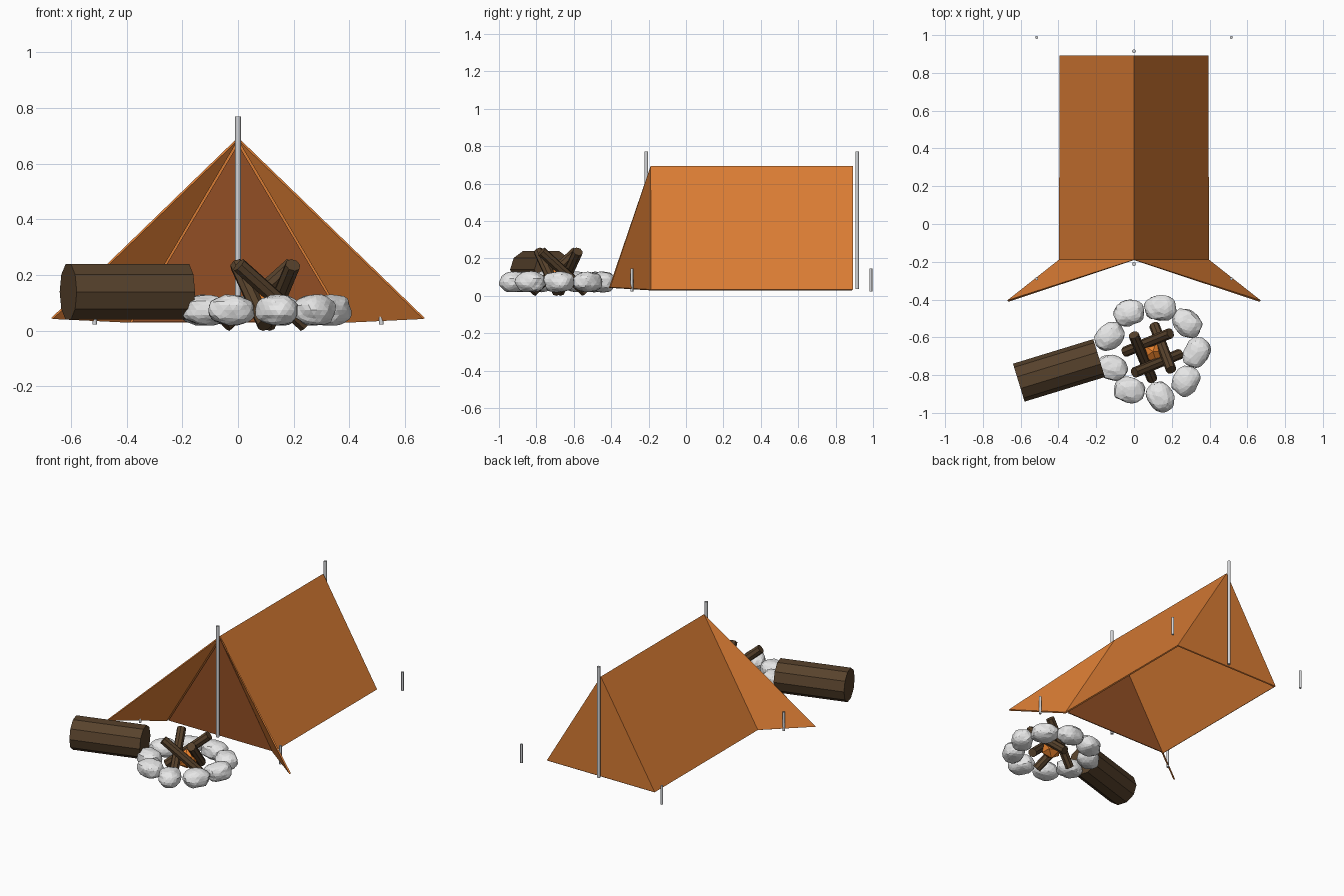
import bpy, bmesh, math, random
from mathutils import Vector, Matrix, noise

random.seed(4)
cube = bpy.data.objects.get("Cube")
if cube:
    bpy.data.objects.remove(cube)


def material(name, rgb, rough=0.8):
    m = bpy.data.materials.new(name)
    m.use_nodes = True
    m.diffuse_color = (*rgb, 1)
    bsdf = next(n for n in m.node_tree.nodes if n.type == 'BSDF_PRINCIPLED')
    bsdf.inputs["Base Color"].default_value = (*rgb, 1)
    bsdf.inputs["Roughness"].default_value = rough
    return m


canvas = material("orange_canvas", (0.69, 0.2, 0.034))
door_cloth = material("brown_door_cloth", (0.29, 0.078, 0.018))
bark = material("dark_wood", (0.095, 0.054, 0.025))
stone = material("pale_stone", (0.8, 0.8, 0.8))
metal = material("grey_metal", (0.66, 0.67, 0.69))
ember = material("ember_orange", (0.8, 0.22, 0.025))


def add_object(name, bm, mat, smooth=False):
    bmesh.ops.recalc_face_normals(bm, faces=bm.faces)
    if smooth:
        for f in bm.faces:
            f.smooth = len(f.verts) == 4
    mesh = bpy.data.meshes.new(name)
    bm.to_mesh(mesh)
    bm.free()
    mesh.materials.append(mat)
    obj = bpy.data.objects.new(name, mesh)
    bpy.context.collection.objects.link(obj)
    return obj


def rod(name, start, end, radius, sides, mat, flat_top=False, smooth=False):
    """Capped prism running from start to end."""
    start, end = Vector(start), Vector(end)
    axis = end - start
    turn = axis.to_track_quat('Z', 'Y').to_matrix().to_4x4()
    spin = Matrix.Rotation(math.pi / sides if flat_top else 0, 4, 'Z')
    bm = bmesh.new()
    bmesh.ops.create_cone(bm, cap_ends=True, segments=sides, radius1=radius,
                          radius2=radius, depth=axis.length,
                          matrix=Matrix.Translation((start + end) / 2) @ turn @ spin)
    return add_object(name, bm, mat, smooth)


def thicken(obj, amount):
    solid = obj.modifiers.new("thickness", 'SOLIDIFY')
    solid.thickness = amount
    solid.offset = 0


# Tent shell: roof, back wall and two splayed flaps, open underneath
front, back, half, ridge, base = -0.19, 0.89, 0.392, 0.69, 0.031
bm = bmesh.new()
apex_f = bm.verts.new((0, front, ridge))
apex_b = bm.verts.new((0, back, ridge))
back_corners = []
for s in (-1, 1):
    low_f = bm.verts.new((s * half, front, base))
    low_b = bm.verts.new((s * half, back, base))
    flap = bm.verts.new((s * 0.668, -0.408, 0.044))
    bm.faces.new((apex_f, low_f, low_b, apex_b))
    bm.faces.new((apex_f, flap, low_f))
    back_corners.append(low_b)
bm.faces.new((back_corners[0], apex_b, back_corners[1]))
thicken(add_object("tent_canvas", bm, canvas), 0.01)

# Closed door wall, set just behind the roof edge
bm = bmesh.new()
bm.faces.new([bm.verts.new(p) for p in ((-half + 0.012, front + 0.008, base),
                                        (half - 0.012, front + 0.008, base),
                                        (0, front + 0.008, ridge - 0.02))])
thicken(add_object("tent_door", bm, door_cloth), 0.006)

# Ridge poles and ground pegs
for name, y in (("front_pole", -0.212), ("back_pole", 0.915)):
    rod(name, (0, y, 0.035), (0, y, 0.77), 0.01, 16, metal, smooth=True)
for side, x in (("right", -0.515), ("left", 0.515)):
    for place, y in (("front", -0.29), ("back", 0.988)):
        rod(f"{place}_{side}_peg", (x, y, 0.022), (x, y, 0.145), 0.008, 16, metal, smooth=True)

# Seat log
rod("seat_log", (-0.61, -0.84, 0.14), (-0.185, -0.71, 0.14), 0.105, 10, bark, flat_top=True)

# Firewood: four sticks leaning over each other, given as low end and high end
sticks = [((-0.055, -0.68), (0.2, -0.575)), ((0.25, -0.685), (-0.005, -0.79)),
          ((0.1, -0.83), (-0.005, -0.58)), ((0.105, -0.53), (0.2, -0.78))]
for i, (low, high) in enumerate(sticks):
    a, b = Vector((*low, 0.021)), Vector((*high, 0.236))
    inset = (b - a) * 0.03
    inset.z = 0
    rod(f"fire_stick_{i + 1}", a + inset, b - inset, 0.028, 8, bark)

# Glowing ember lump under the sticks
bm = bmesh.new()
bmesh.ops.create_icosphere(bm, subdivisions=1, radius=0.065,
                           matrix=Matrix.Translation((0.1, -0.675, 0.095)))
add_object("embers", bm, ember)

# Ring of faceted stones: x, y, turn in degrees
ring = [(-0.025, -0.47, 15), (0.14, -0.445, 0), (0.28, -0.525, -45),
        (0.333, -0.68, 60), (0.275, -0.83, 60), (0.14, -0.915, -60),
        (-0.025, -0.88, -10), (-0.115, -0.76, -15), (-0.13, -0.595, 40)]
for i, (x, y, turn) in enumerate(ring):
    bm = bmesh.new()
    bmesh.ops.create_icosphere(bm, subdivisions=3, radius=1,
                               matrix=Matrix.Rotation(random.uniform(0, 6), 4, 'Z'))
    for v in bm.verts:
        # Push the ball towards a blocky boulder, then roughen it
        squared = Vector([math.copysign(abs(c) ** 0.85, c) for c in v.co])
        lump = noise.noise(v.co * 1.8 + Vector((i * 7.3, 0, 0)))
        v.co = squared * (0.97 + 0.12 * lump + random.uniform(-0.015, 0.015))
    bmesh.ops.scale(bm, vec=(0.085, 0.069, 0.056), verts=bm.verts)
    bmesh.ops.transform(bm, verts=bm.verts, matrix=Matrix.Translation((x, y, 0.074))
                        @ Matrix.Rotation(math.radians(turn), 4, 'Z'))
    add_object(f"fire_ring_stone_{i + 1}", bm, stone)
